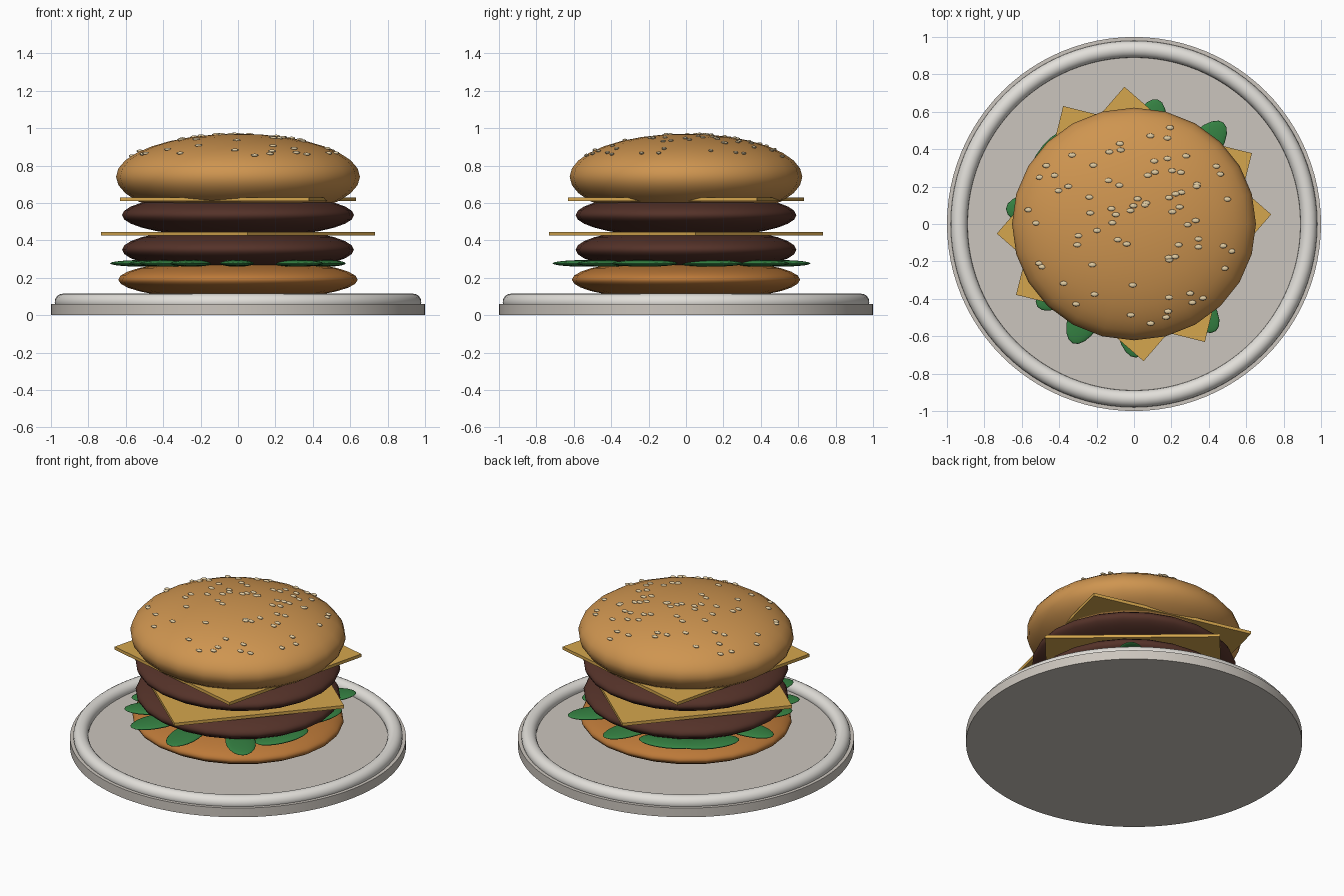
import bpy, math, random

if "Cube" in bpy.data.objects:
    bpy.data.objects.remove(bpy.data.objects["Cube"])

random.seed(4)


def material(name, rgb):
    m = bpy.data.materials.new(name)
    m.diffuse_color = (*rgb, 1)
    m.use_nodes = True
    m.node_tree.nodes["Principled BSDF"].inputs["Base Color"].default_value = m.diffuse_color
    return m


BUN = material("toasted_bun", (0.62, 0.30, 0.08))
BASE = material("bottom_bun", (0.50, 0.19, 0.04))
MEAT = material("meat", (0.09, 0.032, 0.022))
CHEESE = material("cheese", (0.66, 0.38, 0.075))
LEAF = material("lettuce", (0.035, 0.22, 0.055))
SEED = material("sesame", (0.75, 0.60, 0.36))
PLATE = material("plate", (0.60, 0.56, 0.51))
RIM = material("plate_rim", (0.76, 0.74, 0.70))


def finish(name, mat, smooth=True):
    ob = bpy.context.object
    ob.name = name
    ob.data.materials.append(mat)
    if smooth:
        bpy.ops.object.shade_smooth_by_angle(angle=math.radians(40))
    return ob


def ellipsoid(name, mat, loc, size, turn=0.0, segments=24, rings=16):
    bpy.ops.mesh.primitive_uv_sphere_add(segments=segments, ring_count=rings,
                                         location=loc, rotation=(0, 0, math.radians(turn)))
    bpy.context.object.scale = size
    return finish(name, mat)


# Plate with raised rim
bpy.ops.mesh.primitive_cylinder_add(vertices=96, radius=1, depth=0.06, location=(0, 0, 0.03))
finish("plate", PLATE)
bpy.ops.mesh.primitive_torus_add(major_segments=96, minor_segments=20, major_radius=0.935,
                                 minor_radius=0.045, location=(0, 0, 0.07))
finish("plate_rim", RIM)

# Buns and patties: squashed spheres, slightly narrower front to back
ellipsoid("bottom_bun", BASE, (0, 0, 0.19), (0.64, 0.61, 0.11))
ellipsoid("lower_patty", MEAT, (0, 0, 0.35), (0.62, 0.59, 0.12))
ellipsoid("upper_patty", MEAT, (0, 0, 0.535), (0.62, 0.59, 0.12))
TOP_Z, TOP = 0.74, (0.652, 0.622, 0.23)
ellipsoid("top_bun", BUN, (0, 0, TOP_Z), TOP)

# Cheese slices
for name, z, turn in (("lower_cheese", 0.435, 49), ("upper_cheese", 0.62, -14)):
    bpy.ops.mesh.primitive_cube_add(size=1, location=(0, 0, z), rotation=(0, 0, math.radians(turn)))
    bpy.context.object.scale = (1.04, 1.04, 0.02)
    finish(name, CHEESE, smooth=False)

# Lettuce leaves: x, y, turn
leaves = [(0.47, 0.13, 70), (0.36, 0.40, 50), (0.07, 0.49, 72), (-0.22, 0.49, 20),
          (-0.42, 0.36, 50), (-0.50, 0.08, 0), (-0.43, -0.17, 40), (-0.37, -0.33, 38),
          (-0.25, -0.47, 65), (-0.005, -0.53, 95), (0.32, -0.43, -50), (0.47, -0.22, 70)]
for i, (x, y, turn) in enumerate(leaves):
    ellipsoid(f"lettuce_leaf_{i + 1}", LEAF, (x, y, 0.277), (0.185, 0.09, 0.018), turn, 20, 10)

# Sesame seeds scattered over the crown
for i in range(75):
    r = 0.88 * math.sqrt(random.random())
    a = random.uniform(0, math.tau)
    x, y = TOP[0] * r * math.cos(a), TOP[1] * r * math.sin(a)
    z = TOP_Z + TOP[2] * math.sqrt(1 - r * r)
    ellipsoid(f"sesame_seed_{i + 1}", SEED, (x, y, z), (0.021, 0.013, 0.008), 0, 10, 6)
